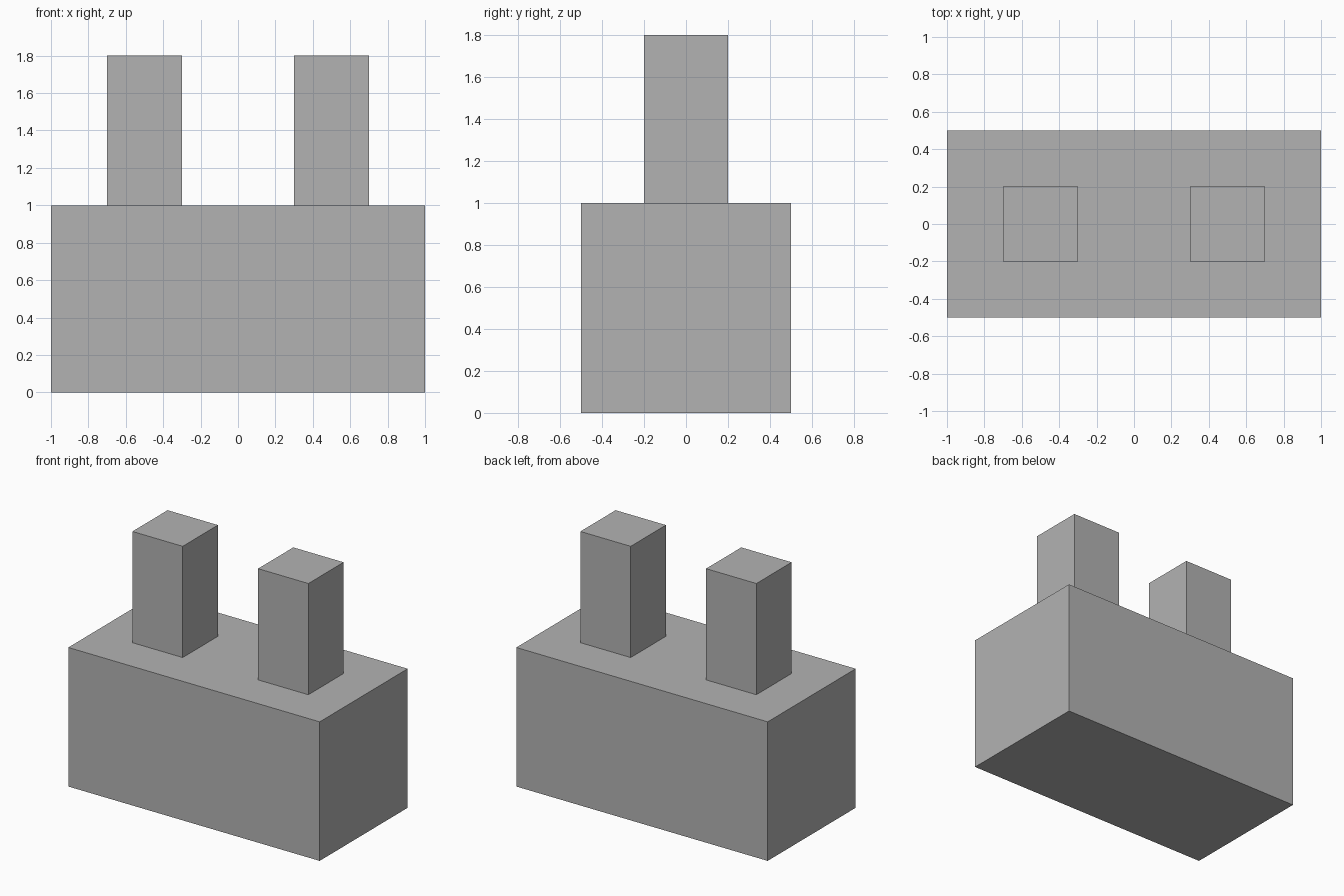
import bpy

if "Cube" in bpy.data.objects:
    bpy.data.objects.remove(bpy.data.objects["Cube"], do_unlink=True)

# Single plain grey
GREY = (0.45, 0.45, 0.45, 1.0)
grey = bpy.data.materials.new("plain_grey")
grey.use_nodes = True
grey.diffuse_color = GREY
grey.node_tree.nodes["Principled BSDF"].inputs["Base Color"].default_value = GREY


def box(name, size, x, bottom):
    """Flat-faced box standing at height bottom, centred on y."""
    bpy.ops.mesh.primitive_cube_add(size=1, location=(x, 0, bottom + size[2] / 2))
    obj = bpy.context.object
    obj.name = name
    obj.scale = size
    bpy.ops.object.transform_apply(location=False, rotation=False, scale=True)
    obj.data.materials.append(grey)
    return obj


# Wide base block
box("base_block", (2, 1, 1), 0, 0)

# Pair of square posts on top
for side, x in (("left", 0.5), ("right", -0.5)):
    box(side + "_post", (0.4, 0.4, 0.8), x, 1)
